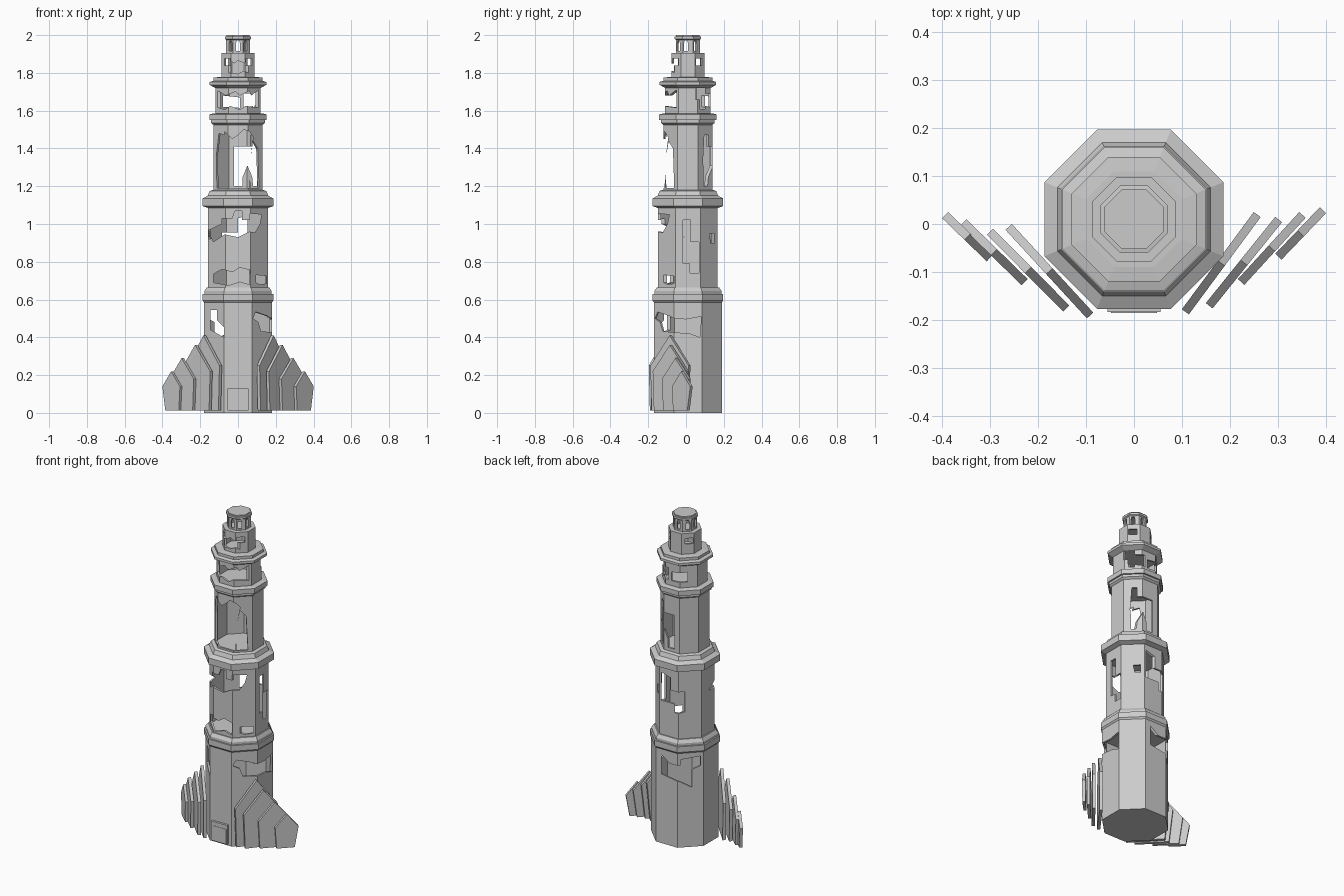
import bpy, bmesh, math
from mathutils import Vector

CY = 0.01                      # tower axis offset in y
K = 1 / math.cos(math.pi / 8)  # apothem -> corner radius


def make_object(name, bm):
    bmesh.ops.recalc_face_normals(bm, faces=bm.faces[:])
    me = bpy.data.meshes.new(name)
    bm.to_mesh(me)
    bm.free()
    ob = bpy.data.objects.new(name, me)
    bpy.context.collection.objects.link(ob)
    return ob


def octagon(bm, r, z):
    return [bm.verts.new((r * K * math.cos(math.pi / 8 + i * math.pi / 4),
                          CY + r * K * math.sin(math.pi / 8 + i * math.pi / 4), z))
            for i in range(8)]


def lathe(name, profile, tube=False):
    """Octagonal sweep of (apothem, z) points; solid with caps, or a closed tube."""
    bm = bmesh.new()
    loops = [octagon(bm, r, z) for r, z in profile]
    pairs = list(zip(loops, loops[1:]))
    if tube:
        pairs.append((loops[-1], loops[0]))
    else:
        bm.faces.new(loops[0])
        bm.faces.new(loops[-1])
    for a, b in pairs:
        for i in range(8):
            j = (i + 1) % 8
            bm.faces.new((a[i], a[j], b[j], b[i]))
    return make_object(name, bm)


def prism(name, pts, offset):
    bm = bmesh.new()
    a = [bm.verts.new(p) for p in pts]
    b = [bm.verts.new(Vector(p) + offset) for p in pts]
    bm.faces.new(a)
    bm.faces.new(b)
    for i in range(len(a)):
        j = (i + 1) % len(a)
        bm.faces.new((a[i], a[j], b[j], b[i]))
    return make_object(name, bm)


def cut(target, angle, poly, r0=0.05):
    """Cut an outline (sideways, z) through the wall facing the given angle."""
    a = math.radians(angle)
    n = Vector((math.cos(a), math.sin(a), 0))
    u = Vector((-n.y, n.x, 0))
    c = prism("cutter", [n * r0 + u * s + Vector((0, 0, z)) for s, z in poly], n * 0.3)
    c.hide_render = True
    m = target.modifiers.new("hole", 'BOOLEAN')
    m.operation, m.solver, m.object = 'DIFFERENCE', 'EXACT', c
    bpy.context.view_layer.objects.active = target
    bpy.ops.object.modifier_apply(modifier=m.name)
    bpy.data.objects.remove(c, do_unlink=True)


def wall(name, r, z0, z1, holes, r0=0.05, t=0.012):
    ob = lathe(name, [(r, z0), (r, z1), (r - t, z1), (r - t, z0)], tube=True)
    for angle, poly in holes:
        cut(ob, angle, poly, r0)
    return ob


def box(a0, a1, z0, z1):
    return [(a0, z0), (a1, z0), (a1, z1), (a0, z1)]


# Broken tower walls, bottom to top
lathe("base_floor", [(0.18, 0), (0.18, 0.02)])
wall("wall_1", 0.18, 0.02, 0.6, [
    (-90, [(-.145, .545), (-.11, .545), (-.11, .49), (-.075, .455), (-.075, .40), (-.145, .44)]),
    (-45, [(-.06, .50), (-.04, .535), (.06, .51), (.06, .43), (0, .43), (-.02, .48)]),
    (0, [(-.1, .505), (0, .495), (.08, .51), (.075, .40), (.02, .42), (-.1, .43)]),
    (135, [(-.16, .55), (-.12, .51), (-.065, .51), (-.065, .545), (.05, .56), (.05, .5),
           (0, .48), (0, .37), (-.07, .41), (-.16, .43)]),
])
wall("wall_2", 0.158, 0.64, 1.1, [
    (-90, [(-.17, .96), (-.085, 1.0), (-.085, 1.03), (-.03, 1.03), (-.015, 1.07), (.02, 1.07),
           (.02, 1.02), (.063, 1.02), (.063, 1.055), (.125, 1.05), (.115, 1.0), (.09, .955),
           (.06, .96), (0, .93), (-.07, .945), (-.13, .905), (-.145, .94), (-.17, .93)]),
    (-90, [(-.13, .735), (-.085, .76), (-.03, .745), (.01, .77), (.063, .755), (.06, .68),
           (.01, .695), (-.05, .675), (-.13, .69)]),
    (-90, [(.095, .73), (.15, .725), (.15, .685), (.115, .68), (.095, .69)]),
    (0, [(-.015, 1.02), (.025, 1.02), (.025, .905), (.07, .905), (.07, .74), (.02, .74),
         (.02, .79), (-.015, .79)]),
    (45, [(.01, .95), (.05, .95), (.05, .9), (.02, .9)]),
    (135, [(-.155, 1.05), (-.11, 1.03), (-.11, .955), (-.035, .955), (-.035, .83), (-.09, .82),
           (-.09, .875), (-.155, .875)]),
    (135, [(.11, .93), (.15, .97), (.155, .92)]),
])
wall("wall_3", 0.13, 1.15, 1.55, [
    (-90, [(-.07, 1.49), (-.03, 1.45), (0, 1.47), (.03, 1.5), (.06, 1.49), (.08, 1.46),
           (.07, 1.38), (.06, 1.19), (-.06, 1.19), (-.075, 1.35)]),
    (-135, [(-.035, 1.19), (-.04, 1.36), (-.02, 1.48), (.02, 1.47), (.04, 1.35), (.035, 1.19)]),
    (-45, [(-.03, 1.19), (-.035, 1.32), (-.01, 1.44), (.025, 1.4), (.035, 1.19)]),
    (45, [(-.01, 1.33), (0, 1.47), (.03, 1.47), (.03, 1.4), (.045, 1.38), (.03, 1.3),
          (.005, 1.2)]),
    (90, [(-.1, 1.41), (.02, 1.41), (.02, 1.2), (-.025, 1.2), (-.025, 1.25), (-.05, 1.31),
          (-.075, 1.25), (-.08, 1.2), (-.1, 1.2)]),
])
wall("wall_4", 0.12, 1.56, 1.745, [
    (-90, [(-.115, 1.71), (-.065, 1.68), (-.015, 1.7), (.01, 1.68), (.06, 1.705), (.07, 1.68),
           (.115, 1.715), (.115, 1.615), (.04, 1.625), (.01, 1.605), (-.04, 1.625),
           (-.07, 1.605), (-.115, 1.62)]),
    (0, [(.05, 1.72), (.1, 1.72), (.1, 1.61), (.075, 1.61), (.075, 1.66), (.05, 1.66)]),
    (90, [(-.105, 1.69), (-.03, 1.69), (-.03, 1.615), (-.105, 1.63)]),
    (90, [(-.01, 1.67), (.08, 1.68), (.08, 1.62), (-.01, 1.615)]),
])
small = box(-.022, .025, 1.84, 1.875)
wall("wall_5", 0.088, 1.76, 1.905, [
    (-90, [(-.05, 1.87), (-.02, 1.85), (0, 1.865), (.035, 1.85), (.06, 1.87), (.055, 1.8),
           (.03, 1.81), (0, 1.795), (-.05, 1.8)]),
    (-45, small), (45, small), (135, small), (-135, small),
], r0=0.06)

# Lantern with an arched opening on every side
arch = [(-.011, 1.915), (.011, 1.915), (.011, 1.955), (.007, 1.968), (0, 1.973),
        (-.007, 1.968), (-.011, 1.955)]
wall("lantern", 0.063, 1.9, 1.985, [(a, arch) for a in range(0, 360, 45)], r0=0.035)
lathe("lantern_cap", [(.063, 1.975), (.07, 1.98), (.07, 1.992), (.062, 1.993), (.062, 2.0)])

# Stepped cornices
lathe("cornice_1", [(.18, .585), (.187, .595), (.187, .63), (.178, .63), (.178, .645), (.165, .665)])
lathe("cornice_2", [(.16, 1.085), (.187, 1.095), (.187, 1.135), (.16, 1.15), (.15, 1.175), (.135, 1.18)])
lathe("cornice_3", [(.13, 1.525), (.142, 1.535), (.142, 1.55), (.152, 1.55), (.152, 1.58), (.132, 1.585)])
lathe("cornice_4", [(.12, 1.72), (.15, 1.737), (.15, 1.752), (.13, 1.758), (.13, 1.775), (.1, 1.778)])
lathe("cornice_5", [(.088, 1.893), (.088, 1.906)])

# Door and its lintel
for name, w, z1, d in (("door", .048, .105, .006), ("door_frame", .055, .13, .004)):
    prism(name, [(s, -0.165, z) for s, z in box(-w, w, .012, z1)], Vector((0, -0.0145 - d, 0)))

# Pointed overlapping buttress plates at both front corners
heights = [(.22, .14), (.29, .18), (.36, .22), (.41, .25)]
plates = {
    "left": [(-.388, .025, -.295, -.065), (-.35, .01, -.222, -.115),
             (-.294, -.01, -.135, -.17), (-.255, 0, -.085, -.185)],
    "right": [(.388, .035, .295, -.062), (.345, .025, .217, -.115),
              (.295, .015, .15, -.165), (.25, .025, .1, -.178)],
}
for side, rows in plates.items():
    for i, ((x0, y0, x1, y1), (peak, shoulder)) in enumerate(zip(rows, heights)):
        p, q = Vector((x0, y0, 0)), Vector((x1, y1, 0))
        d = (q - p).normalized()
        n = Vector((-d.y, d.x, 0))
        if n.y > 0:
            n = -n
        up = lambda v, z: v + Vector((0, 0, z))
        outline = [up(p + d * .022, .012), up(p, shoulder), up((p + q) / 2, peak),
                   up(q, shoulder), up(q - d * .008, .012)]
        prism(f"{side}_buttress_{i + 1}", outline, n * 0.018)
